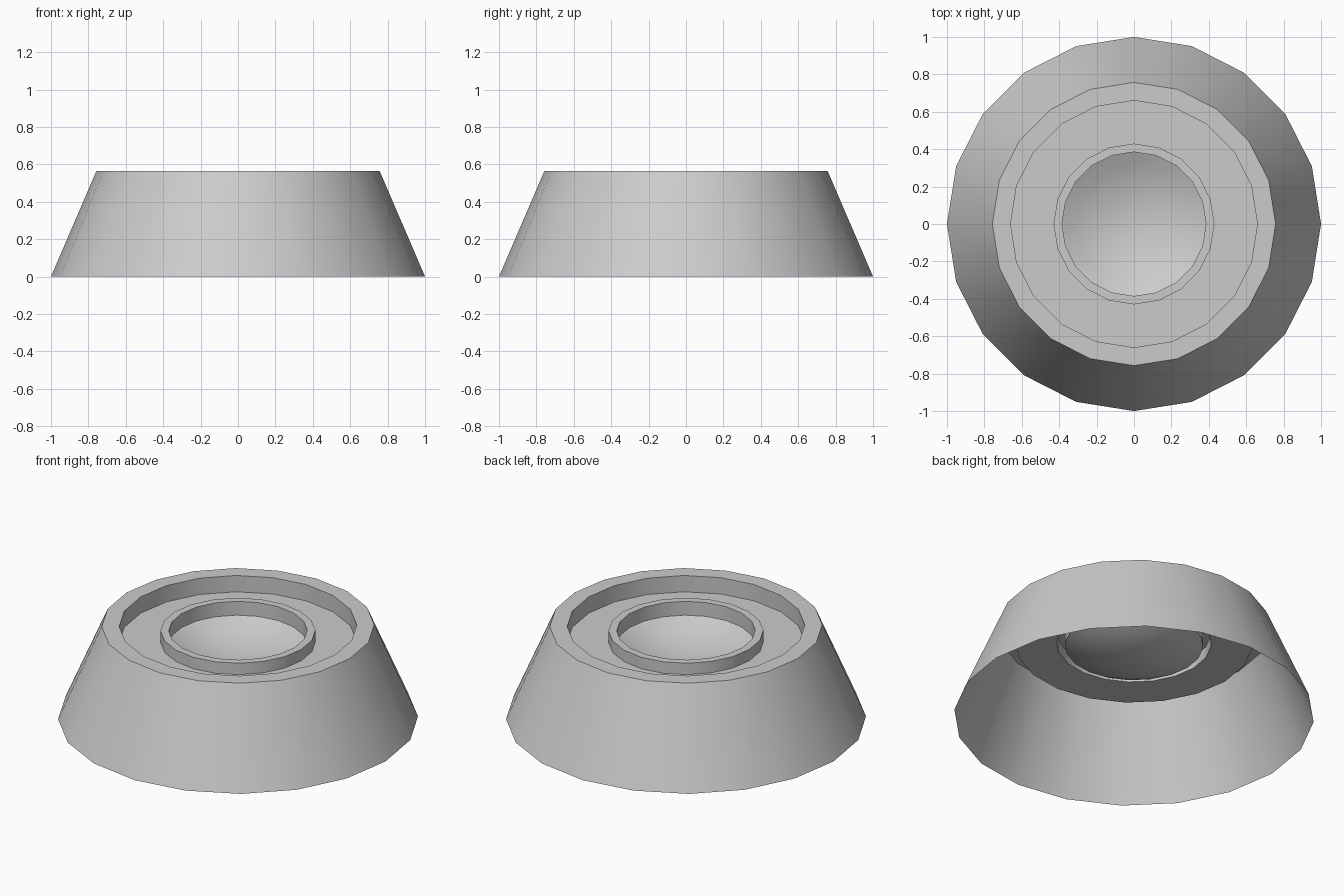
import bpy, bmesh
from math import sin, cos, pi, radians, asin

if "Cube" in bpy.data.objects:
    bpy.data.objects.remove(bpy.data.objects["Cube"])

SIDES = 20


def lathe(name, profile):
    """Revolve (radius, z) points, listed from outside inward, into an open shell."""
    bm = bmesh.new()
    rings = []
    for r, z in profile:
        if r < 1e-5:
            rings.append([bm.verts.new((0, 0, z))])
        else:
            rings.append([bm.verts.new((r * cos(2 * pi * i / SIDES),
                                        r * sin(2 * pi * i / SIDES), z))
                          for i in range(SIDES)])
    for a, b in zip(rings, rings[1:]):
        for i in range(SIDES):
            j = (i + 1) % SIDES
            if len(b) == 1:
                bm.faces.new((a[i], a[j], b[0]))
            else:
                bm.faces.new((a[i], a[j], b[j], b[i]))
    mesh = bpy.data.meshes.new(name)
    bm.to_mesh(mesh)
    bm.free()
    ob = bpy.data.objects.new(name, mesh)
    bpy.context.collection.objects.link(ob)
    bpy.ops.object.select_all(action='DESELECT')
    ob.select_set(True)
    bpy.context.view_layer.objects.active = ob
    bpy.ops.object.shade_smooth_by_angle(angle=radians(30))
    return ob


FLOOR = 0.465
RING_R, DISH_R, DISH_Z, DEPTH = 0.43, 0.385, 0.45, 0.10

# Sloped skirt, flat rim and sunken floor (hollow below)
lathe("tapered_base", [(1.0, 0), (0.757, 0.565), (0.66, 0.565),
                       (0.66, FLOOR), (RING_R, FLOOR)])

# Raised collar around the dish
lathe("collar", [(RING_R, FLOOR), (RING_R, 0.535),
                 (DISH_R, 0.535), (DISH_R, DISH_Z)])

# Shallow spherical dish
R = (DISH_R ** 2 + DEPTH ** 2) / (2 * DEPTH)
edge = asin(DISH_R / R)
STEPS = 5
lathe("dish", [(R * sin(edge * k / STEPS),
                DISH_Z - DEPTH + R * (1 - cos(edge * k / STEPS)))
               for k in range(STEPS, -1, -1)])
